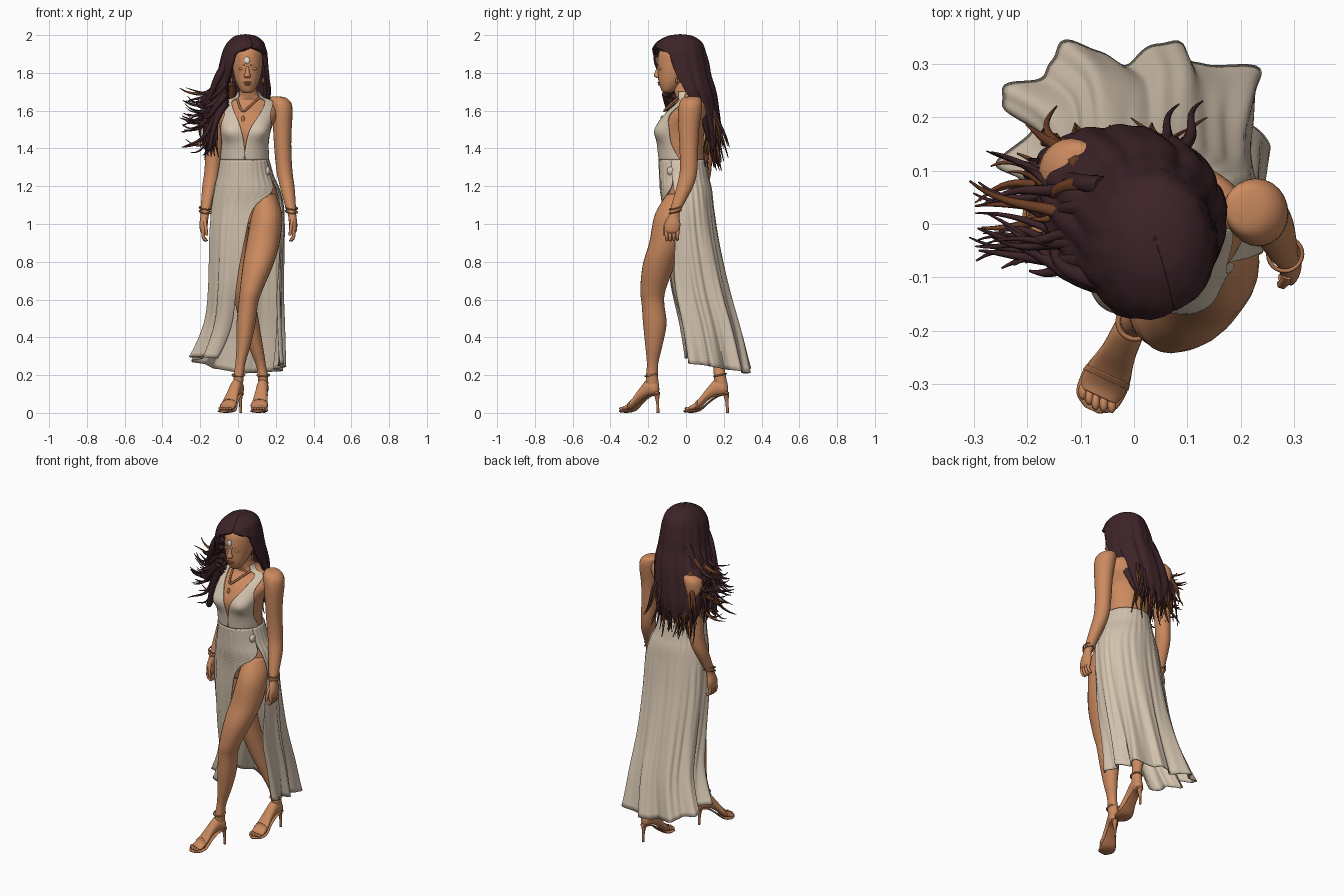
import bpy, bmesh, math, random
from mathutils import Matrix, Vector
random.seed(4)
R = random.uniform


def material(name, rgb):
    m = bpy.data.materials.new(name)
    m.diffuse_color = (*rgb, 1)
    return m


SKIN = material("warm_skin", (0.60, 0.255, 0.115))
CLOTH = material("ivory_cloth", (0.66, 0.55, 0.43))
HAIR = material("dark_hair", (0.046, 0.017, 0.021))
TIPS = material("brown_hair", (0.15, 0.048, 0.018))
LEATHER = material("tan_leather", (0.47, 0.19, 0.08))
GEM = material("white_gem", (0.8, 0.78, 0.75))


def smooth_rows(rows, steps):
    """Catmull-Rom interpolation through tuples."""
    out = []
    for i in range(len(rows) - 1):
        p0, p1, p2, p3 = (rows[max(0, min(len(rows) - 1, i + k))] for k in (-1, 0, 1, 2))
        for s in range(steps):
            t = s / steps
            out.append([0.5 * (2 * b + (c - a) * t + (2 * a - 5 * b + 4 * c - d) * t * t
                               + (3 * b - a - 3 * c + d) * t ** 3)
                        for a, b, c, d in zip(p0, p1, p2, p3)])
    return out + [list(rows[-1])]


def loft(name, rows, mat, n=24, steps=4, shape=None, axis='z', M=Matrix(), thick=0.0):
    """Skin ellipses (x,y,z,a,b[,start,end angle]); angle 0 is the front, 90 is +x."""
    sheet = len(rows[0]) > 5
    rows = smooth_rows(rows, steps)
    bm = bmesh.new()
    rings = []
    for j, r in enumerate(rows):
        x, y, z, a, b = r[:5]
        t0, t1 = r[5:7] if sheet else (0, 360)
        ring = []
        for i in range(n + 1 if sheet else n):
            u = t0 + (t1 - t0) * i / n
            k, dz = shape(u, j / (len(rows) - 1), z) if shape else (1, 0)
            s, c = k * a * math.sin(math.radians(u)), k * b * math.cos(math.radians(u))
            p = (x + s, y - c, z + dz) if axis == 'z' else (x + s, y, z - c)
            ring.append(bm.verts.new(M @ Vector(p)))
        rings.append(ring)
    for lo, hi in zip(rings, rings[1:]):
        for i in range(n):
            k = (i + 1) % len(lo)
            bm.faces.new((lo[i], lo[k], hi[k], hi[i]))
    if not sheet:
        bm.faces.new(rings[0])
        bm.faces.new(rings[-1])
    bmesh.ops.recalc_face_normals(bm, faces=bm.faces)
    me = bpy.data.meshes.new(name)
    bm.to_mesh(me)
    bm.free()
    me.shade_smooth()
    me.materials.append(mat)
    ob = bpy.data.objects.new(name, me)
    bpy.context.collection.objects.link(ob)
    if thick:
        mod = ob.modifiers.new("thickness", 'SOLIDIFY')
        mod.thickness, mod.offset = thick, 0
    return ob


def tubes(name, paths, mat, tip=1.0):
    """Many round strands (points, radius) in one mesh."""
    cu = bpy.data.curves.new(name, 'CURVE')
    cu.dimensions, cu.bevel_depth, cu.bevel_resolution, cu.use_fill_caps = '3D', 1, 1, True
    for pts, r in paths:
        sp = cu.splines.new('NURBS')
        sp.points.add(len(pts) - 1)
        for i, (q, p) in enumerate(zip(sp.points, pts)):
            q.co = (*p, 1)
            q.radius = r * (1 + (tip - 1) * i / (len(pts) - 1))
        sp.order_u, sp.use_endpoint_u, sp.resolution_u = min(4, len(pts)), True, 5
    cu.materials.append(mat)
    ob = bpy.data.objects.new(name, cu)
    bpy.context.collection.objects.link(ob)
    bpy.ops.object.select_all(action='DESELECT')
    ob.select_set(True)
    bpy.context.view_layer.objects.active = ob
    bpy.ops.object.convert(target='MESH')
    bpy.context.object.data.shade_smooth()


def finish(name, mat):
    ob = bpy.context.object
    ob.name = name
    ob.data.materials.append(mat)
    ob.data.shade_smooth()


def ball(name, loc, scale, mat):
    bpy.ops.mesh.primitive_uv_sphere_add(segments=16, ring_count=10, radius=1, location=loc, scale=scale)
    finish(name, mat)


def band(name, loc, r, tube, mat, rot=(0, 0, 0)):
    bpy.ops.mesh.primitive_torus_add(major_segments=24, minor_segments=6, location=loc, rotation=rot,
                                     major_radius=r, minor_radius=tube)
    finish(name, mat)


# torso and neck
def bust(u, t, z):
    u = (u + 180) % 360 - 180
    return 1 + 0.2 * math.exp(-((abs(u) - 33) / 22) ** 2 - ((z - 1.49) / 0.05) ** 2), 0


BODY = [(.05, -.03, 1.76, .045, .048), (.055, -.01, 1.70, .047, .052), (.058, .01, 1.67, .07, .062),
        (.055, .03, 1.645, .14, .08), (.05, .005, 1.58, .16, .118), (.04, -.025, 1.5, .135, .123),
        (.037, -.025, 1.42, .125, .118), (.035, -.02, 1.34, .12, .115), (.04, -.01, 1.25, .138, .118),
        (.05, .01, 1.12, .165, .12), (.05, .02, 1.0, .1, .1)]
loft("torso", BODY, SKIN, 48, 5, bust)

# dress: two halter panels, then the slit skirt
ARCS = [(60, 100), (45, 75), (36, 60), (22, 46), (9, 62), (2, 66), (-2, 85)]
for side, s in (("left", 1), ("right", -1)):
    rows = [(x, y, z, a + .008, b + .008, s * p, s * q) for (x, y, z, a, b), (p, q) in zip(BODY[1:8], ARCS)]
    loft(side + "_bodice_panel", rows, CLOTH, 20, 6, bust, thick=.005)


def pleats(u, t, z):
    w = math.radians(u)
    k = 1 + t ** 3 * (.13 * math.sin(9 * w + .6) - .09 * math.cos(4 * w)) + .022 * t * math.sin(23 * w)
    k += .12 * min(1, 2 * t) * math.exp(-((u - 58) / 16) ** 2)
    return k + .008 * math.sin(31 * w + 9 * t), t ** 3 * (.03 + .03 * math.cos(w) + .05 * max(0, -math.sin(w)))


loft("skirt", [(.035, -.02, 1.34, .128, .123, 62, 422), (.04, -.01, 1.25, .148, .128, 62, 422),
               (.047, 0, 1.18, .172, .135, 64, 412), (.05, .012, 1.08, .19, .135, 64, 370),
               (.045, .03, .9, .195, .145, 57, 357), (.04, .07, .65, .193, .16, 48, 345),
               (.032, .125, .42, .205, .165, 46, 340), (0, .165, .21, .24, .168, 46, 335)],
     CLOTH, 160, 5, pleats, thick=.006)
tubes("waist_folds", [([(.0, -.128, 1.40 - .035 * i), (.05, -.143, 1.36 - .03 * i), (.1, -.125, 1.32 - .02 * i),
                        (.142, -.085, 1.295 - .018 * i), (.16, -.05, 1.28 - .02 * i)], .009)
                      for i in range(3)], CLOTH)
ball("waist_knot", (.155, -.08, 1.28), (.016, .022, .024), CLOTH)

# legs
loft("left_leg", [(.14, -.01, 1.16, .06, .09), (.152, -.06, 1.05, .082, .105), (.133, -.105, .9, .088, .09),
                  (.105, -.145, .78, .08, .085), (.07, -.175, .65, .06, .067), (.055, -.175, .58, .052, .06),
                  (.042, -.165, .47, .05, .062), (.03, -.17, .36, .038, .046), (.012, -.177, .26, .026, .03),
                  (.003, -.18, .19, .027, .032), (0, -.175, .13, .024, .033), (0, -.173, .105, .015, .02)], SKIN)
loft("right_leg", [(-.02, .02, 1.12, .07, .085), (-.02, .04, .9, .082, .085), (.02, .065, .68, .06, .067),
                   (.06, .12, .48, .051, .062), (.1, .155, .33, .036, .042), (.122, .172, .25, .026, .03),
                   (.132, .18, .19, .027, .032), (.135, .19, .13, .024, .033), (.135, .19, .105, .015, .02)], SKIN)

# feet in heeled sandals
for side, x, y, turn in (("left", .002, -.174, -25), ("right", .134, .19, -9)):
    M = Matrix.Translation((x, y, 0)) @ Matrix.Rotation(math.radians(turn), 4, 'Z')
    M = M @ Matrix.Diagonal((1, .95 if side == "left" else 1, 1, 1))
    loft(side + "_foot", [(0, .032, .125, .012, .02), (0, .015, .13, .027, .035), (0, -.03, .135, .03, .045),
                          (0, -.075, .1, .033, .035), (0, -.115, .056, .041, .028), (0, -.15, .03, .043, .018),
                          (0, -.172, .024, .036, .013)], SKIN, axis='y', M=M)
    loft(side + "_sole", [(0, .035, .1, .018, .006), (0, 0, .096, .025, .006), (0, -.03, .085, .026, .006),
                          (0, -.075, .052, .031, .006), (0, -.115, .019, .042, .007), (0, -.15, .009, .046, .008),
                          (0, -.185, .009, .039, .008), (0, -.203, .009, .014, .006)], LEATHER, 16, axis='y', M=M)
    loft(side + "_heel", [(0, .02, .11, .02, .019), (0, .027, .06, .008, .009), (0, .03, .0, .007, .008)],
         LEATHER, 12, M=M)
    loft(side + "_toe_strap", [(0, -.125, .046, .045, .027), (0, -.137, .038, .047, .024)], LEATHER, axis='y', M=M)
    band(side + "_ankle_strap", (x, y - .01, .2), .032, .005, LEATHER, (.2, 0, 0))
    for i in range(5):
        ball(side + "_toe", M @ Vector((-.03 + .015 * i, -.184 + .004 * abs(i - 2), .023)), (.008, .016, .009), SKIN)

# arms with hands, fingers and bracelets
ARM = [(.2, .035, 1.676, .015, .018), (.212, .03, 1.668, .042, .045), (.226, .025, 1.64, .056, .06),
       (.233, .02, 1.59, .056, .062), (.235, .015, 1.5, .049, .054), (.237, .015, 1.4, .045, .049),
       (.246, .013, 1.28, .042, .046), (.26, -.005, 1.2, .039, .044), (.277, -.045, 1.1, .029, .032),
       (.286, -.062, 1.05, .022, .027), (.292, -.07, 1.0, .022, .04), (.291, -.074, .965, .02, .04),
       (.29, -.074, .95, .012, .03)]
for side in ("left", "right"):
    place = (lambda x, y, z: (x, y, z)) if side == "left" else (lambda x, y, z: (.11 - x, y + .075, z))
    loft(side + "_arm", [place(*r[:3]) + r[3:] for r in ARM], SKIN)
    fingers = [([place(.292, -.105 + .02 * i, .965), place(.302, -.103 + .019 * i, .935),
                 place(.286, -.1 + .018 * i, .903 + .006 * abs(i - 1)), place(.274, -.1 + .018 * i, .918)], .0105)
               for i in range(4)]
    fingers.append(([place(.287, -.095, 1.02), place(.28, -.118, .985), place(.275, -.112, .94)], .011))
    tubes(side + "_fingers", fingers, SKIN, .75)
    for z in (1.065, 1.085):
        band(side + "_bracelet", place(.283, -.057, z), .032, .004, LEATHER, (.25, .1, 0))

# head and face
loft("head", [(.05, -.1, 1.694, .018, .018), (.05, -.095, 1.708, .038, .035), (.05, -.077, 1.75, .06, .068),
              (.05, -.057, 1.80, .074, .092), (.05, -.045, 1.86, .081, .106), (.05, -.04, 1.92, .077, .098),
              (.05, -.03, 1.965, .04, .055)], SKIN, 32)
loft("nose", [(.05, -.142, 1.835, .008, .01), (.05, -.15, 1.805, .011, .014), (.05, -.152, 1.783, .018, .018),
              (.05, -.145, 1.774, .012, .01)], SKIN, 16)
for s in (-1, 1):
    ball("eyelid", (.05 + .032 * s, -.136, 1.822), (.016, .009, .008), SKIN)
    tubes("eyebrow", [([(.05 + .014 * s, -.150, 1.84), (.05 + .036 * s, -.141, 1.848),
                        (.05 + .055 * s, -.121, 1.84)], .003)], LEATHER, .5)
    ball("earring", (.05 + .083 * s, -.05, 1.76), (.006, .006, .016), LEATHER)
ball("upper_lip", (.05, -.141, 1.749), (.021, .01, .005), LEATHER)
ball("lower_lip", (.05, -.138, 1.739), (.017, .01, .006), LEATHER)

# jewellery
ball("forehead_gem", (.048, -.153, 1.866), (.015, .006, .018), GEM)
tubes("necklace", [([(-.005, -.035, 1.665), (.008, -.09, 1.62), (.025, -.135, 1.575), (.055, -.1, 1.62),
                     (.115, -.04, 1.67)], .006)], LEATHER)
ball("pendant", (.026, -.128, 1.55), (.009, .008, .025), LEATHER)


# hair: cap open at the face that runs into a mass down the back
def locks(u, t, z):
    w = math.radians(u)
    return 1 + t * (.03 * math.sin(17 * w + 5 * t) + .03 * math.sin(9 * w)), t ** 4 * .03 * math.sin(11 * w)


loft("hair_cap", [(.04, -.03, 1.995, .0005, .0005, 20, 380), (.04, -.03, 1.987, .05, .06, 20, 380),
                  (.04, -.035, 1.96, .085, .108, 20, 380), (.037, -.038, 1.935, .098, .125, 22, 378),
                  (.035, -.04, 1.905, .109, .136, 66, 338),
                  (.03, -.033, 1.85, .118, .145, 75, 331), (.025, -.015, 1.78, .13, .14, 78, 326),
                  (.01, .015, 1.70, .152, .135, 84, 318), (-.015, .065, 1.60, .158, .1, 92, 300),
                  (-.03, .095, 1.50, .145, .08, 95, 285), (-.03, .115, 1.42, .115, .055, 100, 270)],
     HAIR, 90, 4, locks, thick=.02)

# loose strands
dark, brown = [], []
for i in range(50):   # blown out to the side
    y, z, e = R(-.12, .08), R(1.64, 1.86), R(-.31, -.17)
    ey, ez = y * .8 + R(-.02, .08), z - R(.08, .28)
    p = [(-.06, y, z), (-.12, y + .01, z - .07), (-.155, (y + ey) / 2, ez + R(-.03, .04)),
         (e * .85, ey + R(-.02, .02), ez + R(-.02, .02)), (e, ey + R(-.03, .03), ez + R(-.03, .05))]
    (brown if y > -.02 and i % 2 else dark).append((p, R(.012, .022)))
for i in range(26):   # hanging over the shoulder
    x, y, z = R(-.19, -.1), R(-.03, .12), R(1.35, 1.44)
    p = [(-.07, y * .5, 1.77), (-.12, y, 1.67), (x - .01, y, 1.55), (x + R(-.03, .03), y, z + .06), (x, y, z)]
    (brown if i % 3 == 0 and y > .05 else dark).append((p, R(.015, .024)))
for i in range(64):   # down the back
    x, y, z = R(-.17, .11), R(.1, .19), R(1.28, 1.44)
    if i % 6 == 0:
        y += .06
    p = [(x * .5, .08, 1.74), (x * .7, .13, 1.64), (x + R(-.03, .03), .165, 1.54), (x - .01, y - .02, z + .07),
         (x + R(-.04, .03), y, z)]
    (brown if i % 5 < 3 else dark).append((p, R(.012, .021)))
tubes("dark_strands", dark, HAIR, .1)
tubes("brown_strands", brown, TIPS, .1)
